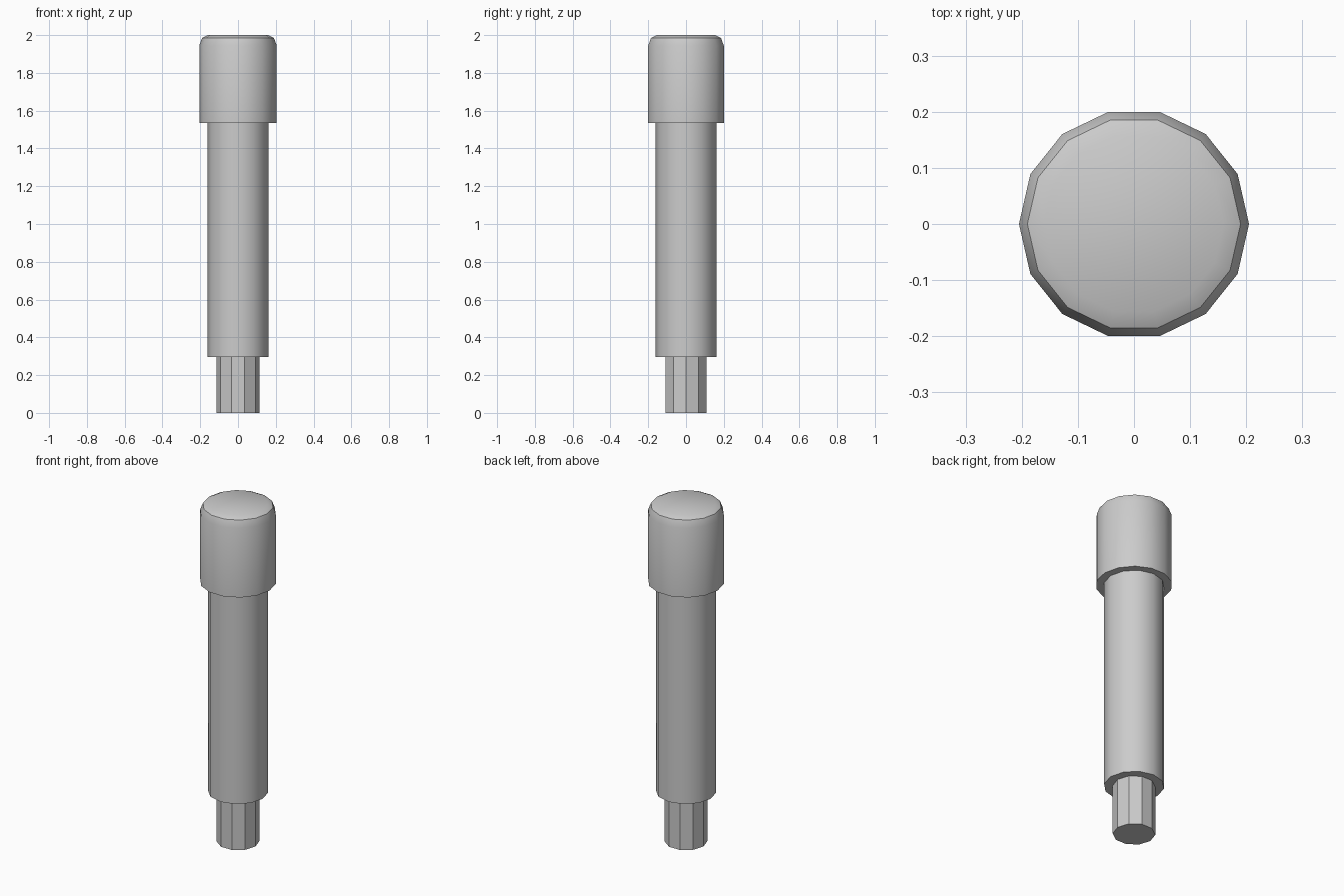
import bpy
import math

cube = bpy.data.objects.get("Cube")
if cube:
    bpy.data.objects.remove(cube, do_unlink=True)

grey = bpy.data.materials.new("plain grey")
grey.use_nodes = True
colour = (0.6, 0.6, 0.6, 1)
grey.diffuse_color = colour
grey.node_tree.nodes["Principled BSDF"].inputs["Base Color"].default_value = colour


def turned_part(name, sides, profile):
    """Closed solid from (radius, height) rings, first corner on +x."""
    verts, faces = [], []
    for radius, z in profile:
        for i in range(sides):
            a = math.tau * i / sides
            verts.append((radius * math.cos(a), radius * math.sin(a), z))
    for ring in range(len(profile) - 1):
        low, high = ring * sides, (ring + 1) * sides
        for i in range(sides):
            j = (i + 1) % sides
            faces.append((low + i, low + j, high + j, high + i))
    faces.append(tuple(reversed(range(sides))))
    faces.append(tuple(range(len(verts) - sides, len(verts))))

    mesh = bpy.data.meshes.new(name)
    mesh.from_pydata(verts, [], faces)
    mesh.materials.append(grey)
    part = bpy.data.objects.new(name, mesh)
    bpy.context.collection.objects.link(part)
    bpy.ops.object.select_all(action="DESELECT")
    part.select_set(True)
    bpy.context.view_layer.objects.active = part
    bpy.ops.object.shade_smooth_by_angle(angle=math.radians(30.5))
    return part


# Narrow faceted tip, long shaft and wide rounded head
turned_part("tip", 10, [(0.114, 0), (0.114, 0.295)])
turned_part("shaft", 12, [(0.162, 0.295), (0.162, 1.535)])
turned_part("head", 14, [(0.205, 1.535), (0.205, 1.945), (0.19, 1.985), (0.16, 2.0)])
